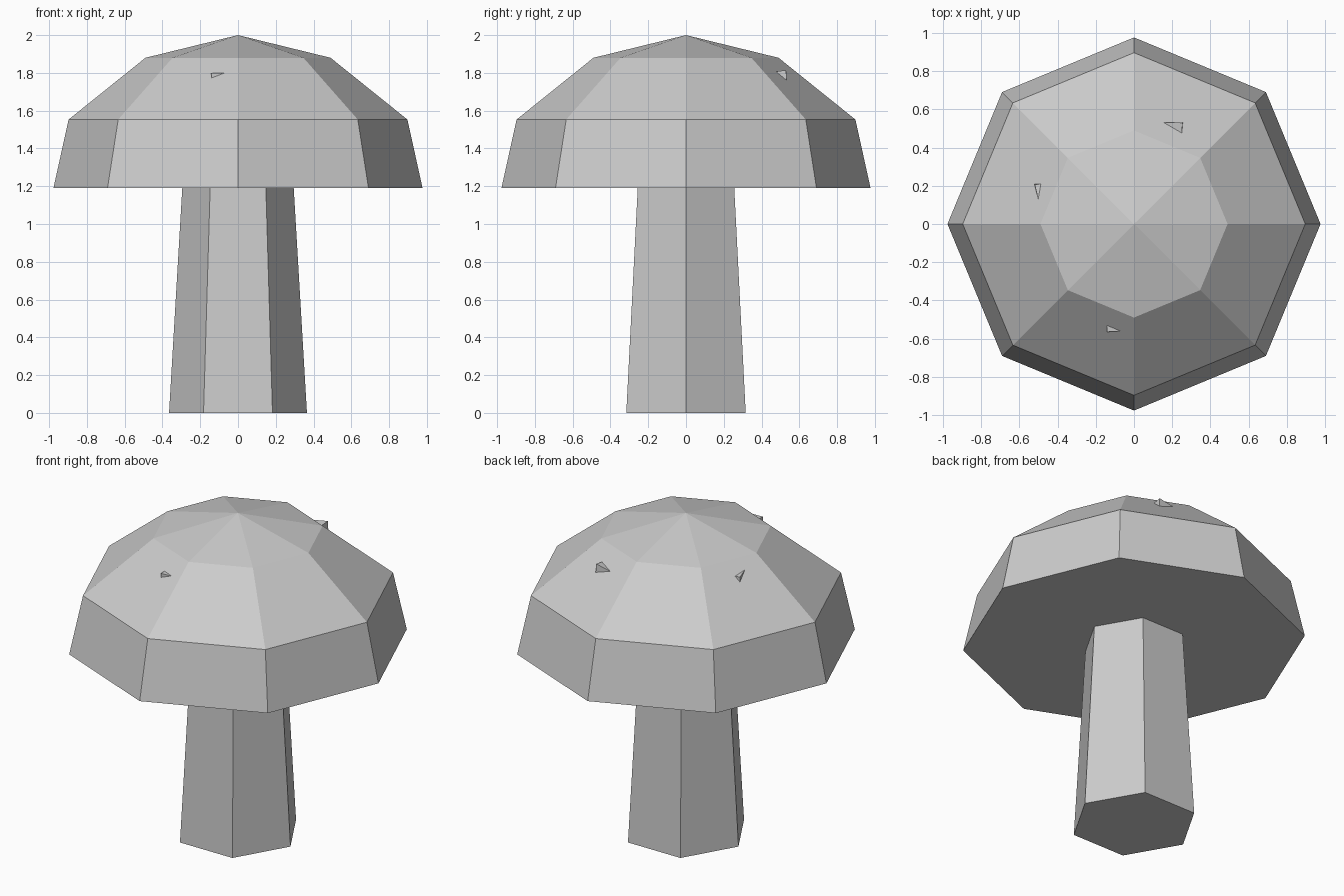
import bpy, bmesh, math

if "Cube" in bpy.data.objects:
    bpy.data.objects.remove(bpy.data.objects["Cube"], do_unlink=True)

# Single matte grey
grey = bpy.data.materials.new("plain_grey")
grey.use_nodes = True
colour = (0.6, 0.6, 0.6, 1)
grey.diffuse_color = colour
grey.node_tree.nodes["Principled BSDF"].inputs["Base Color"].default_value = colour


def finish(name, bm):
    bmesh.ops.recalc_face_normals(bm, faces=bm.faces[:])
    mesh = bpy.data.meshes.new(name)
    bm.to_mesh(mesh)
    bm.free()
    mesh.materials.append(grey)
    obj = bpy.data.objects.new(name, mesh)
    bpy.context.collection.objects.link(obj)
    return obj


def faceted_solid(name, sides, profile, tip=None):
    """Stack of (radius, height) rings, closed below, with a flat top or a tip."""
    bm = bmesh.new()
    rings = []
    for r, z in profile:
        angles = [math.tau * i / sides for i in range(sides)]
        rings.append([bm.verts.new((r * math.cos(a), r * math.sin(a), z)) for a in angles])
    bm.faces.new(rings[0])
    for low, high in zip(rings, rings[1:]):
        for i in range(sides):
            j = (i + 1) % sides
            bm.faces.new((low[i], low[j], high[j], high[i]))
    if tip is None:
        bm.faces.new(rings[-1])
    else:
        top = bm.verts.new((0, 0, tip))
        for i in range(sides):
            bm.faces.new((rings[-1][i], rings[-1][(i + 1) % sides], top))
    return finish(name, bm)


def wart(name, corners):
    """Small pointed chip: three corners on the cap and one peak."""
    bm = bmesh.new()
    for corner in corners:
        bm.verts.new(corner)
    bmesh.ops.convex_hull(bm, input=bm.verts[:])
    return finish(name, bm)


# Tapered six-sided stem and eight-sided domed cap
faceted_solid("stem", 6, [(0.365, 0), (0.295, 1.19)])
faceted_solid("cap", 8, [(0.977, 1.19), (0.897, 1.553), (0.49, 1.88)], tip=2.0)

# Chips sitting on the cap, peak listed last
wart("front_wart", [(-0.14, -0.53, 1.80), (-0.14, -0.565, 1.77),
                    (-0.06, -0.56, 1.80), (-0.142, -0.565, 1.798)])
wart("side_wart", [(-0.522, 0.209, 1.783), (-0.486, 0.209, 1.812),
                   (-0.50, 0.125, 1.828), (-0.52, 0.207, 1.815)])
wart("back_wart", [(0.151, 0.532, 1.794), (0.256, 0.532, 1.759),
                   (0.25, 0.475, 1.807), (0.254, 0.53, 1.815)])
